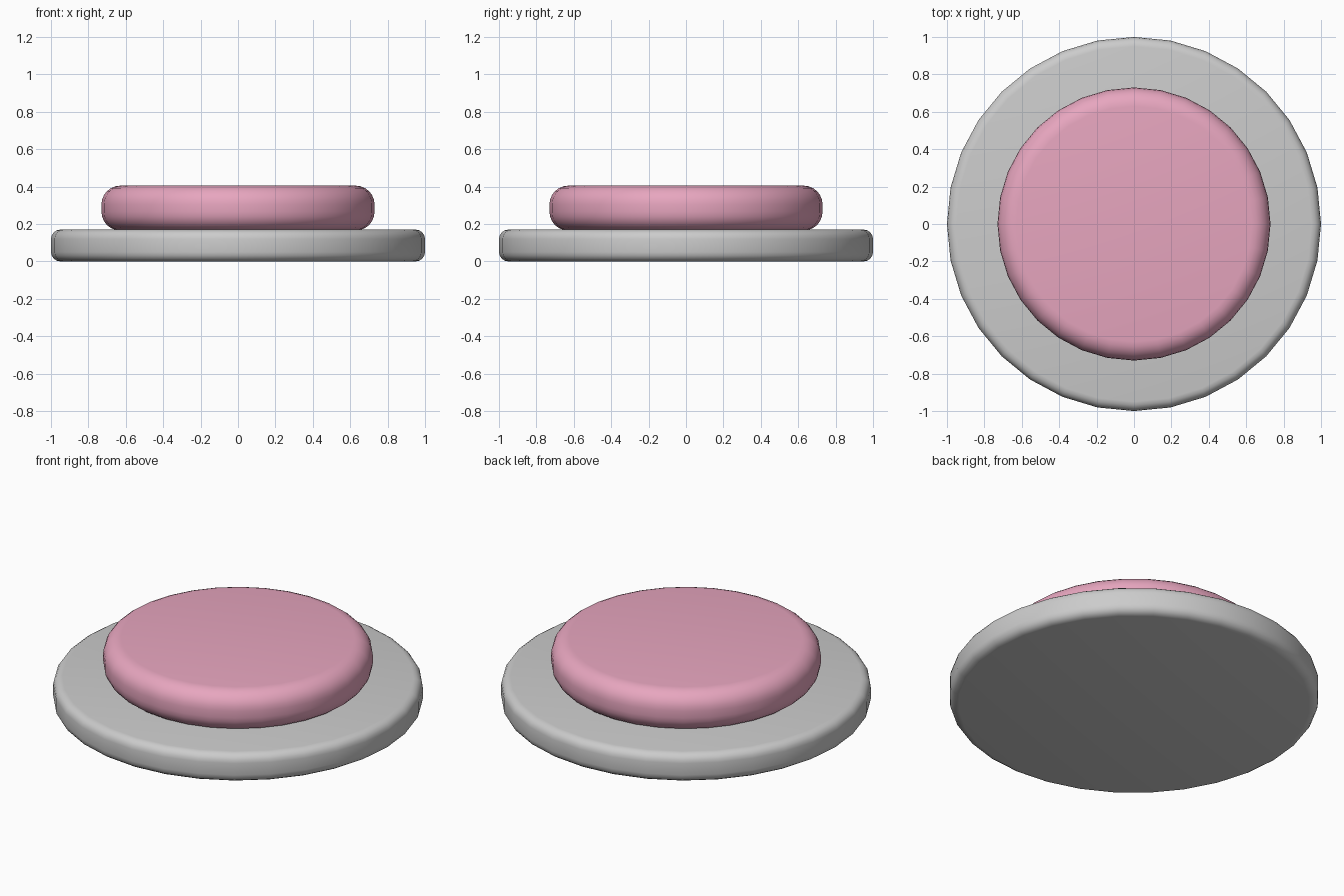
import bpy

if "Cube" in bpy.data.objects:
    bpy.data.objects.remove(bpy.data.objects["Cube"])


def rounded_disc(name, radius, z0, z1, bevel, segments):
    # 32-sided cylinder with rounded rims
    bpy.ops.mesh.primitive_cylinder_add(
        vertices=32, radius=radius, depth=z1 - z0, location=(0, 0, (z0 + z1) / 2))
    disc = bpy.context.object
    disc.name = name
    mod = disc.modifiers.new("rim", 'BEVEL')
    mod.width = bevel
    mod.segments = segments
    mod.limit_method = 'ANGLE'
    mod.angle_limit = 1.0
    bpy.ops.object.modifier_apply(modifier=mod.name)
    bpy.ops.object.shade_smooth_by_angle(angle=0.8)
    return disc


# Grey base plate
rounded_disc("base_plate", 1.0, 0.0, 0.17, 0.05, 4)

# Pink push cap
cap = rounded_disc("button_cap", 0.73, 0.165, 0.405, 0.1, 6)
pink = bpy.data.materials.new("pink")
pink.diffuse_color = (0.8, 0.38, 0.52, 1)
pink.use_nodes = True
pink.node_tree.nodes["Principled BSDF"].inputs["Base Color"].default_value = pink.diffuse_color
cap.data.materials.append(pink)
